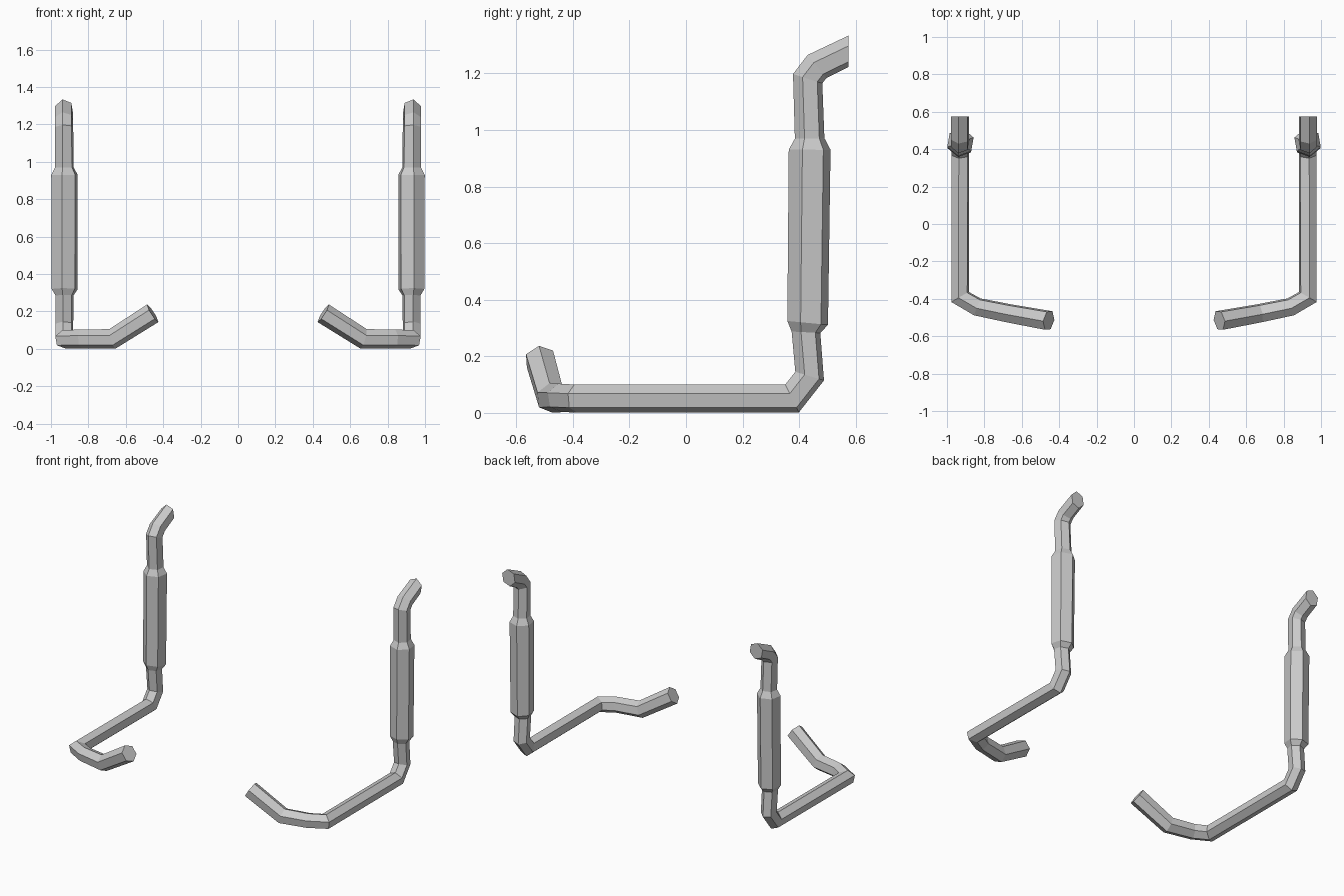
import bpy, bmesh, math
from mathutils import Vector

if "Cube" in bpy.data.objects:
    bpy.data.objects.remove(bpy.data.objects["Cube"])

# Centre line of one tube: (x, y, z, radius), from the hooked foot to the top tip
PATH = [
    (0.456, -0.516, 0.190, 0.056),   # foot tip
    (0.672, -0.477, 0.053, 0.053),   # foot bend
    (0.838, -0.443, 0.053, 0.051),   # front corner, start
    (0.930, -0.390, 0.051, 0.050),   # front corner, end
    (0.928, 0.375, 0.051, 0.050),    # back corner, start
    (0.928, 0.437, 0.130, 0.050),    # back corner, end
    (0.928, 0.424, 0.285, 0.051),    # sleeve lower shoulder
    (0.928, 0.430, 0.318, 0.073),
    (0.928, 0.437, 0.930, 0.075),    # sleeve upper shoulder
    (0.928, 0.437, 0.970, 0.053),
    (0.930, 0.430, 1.181, 0.052),    # top bend
    (0.930, 0.463, 1.224, 0.052),
    (0.930, 0.575, 1.278, 0.051),    # top tip
]
SIDES = 6
RAIL = 3                             # ring where the straight rail begins
TWIST = math.radians(-10)


def slide(offsets, direction, normal):
    """Move ring offsets along a tube direction onto the next ring plane."""
    return [o - direction * (o.dot(normal) / direction.dot(normal)) for o in offsets]


def tube(name, path):
    pts = [Vector(p[:3]) for p in path]
    rad = [p[3] for p in path]
    dirs = [(b - a).normalized() for a, b in zip(pts, pts[1:])]
    normals = [dirs[0]] + [(a + b).normalized() for a, b in zip(dirs, dirs[1:])]
    normals.append(Vector((0, 1, 0)))          # top tip is cut vertically

    # Hexagon with a corner upward on the rail, carried both ways along the path
    base = []
    for k in range(SIDES):
        a = math.pi / 2 + TWIST + k * math.tau / SIDES
        base.append(Vector((math.cos(a), 0, math.sin(a))))
    rings = {RAIL: slide(base, dirs[RAIL], normals[RAIL])}
    for i in range(RAIL + 1, len(pts)):
        rings[i] = slide(rings[i - 1], dirs[i - 1], normals[i])
    for i in range(RAIL - 1, -1, -1):
        rings[i] = slide(rings[i + 1], dirs[i], normals[i])

    bm = bmesh.new()
    loops = [[bm.verts.new(pts[i] + o * rad[i]) for o in rings[i]]
             for i in range(len(pts))]
    for a, b in zip(loops, loops[1:]):
        for k in range(SIDES):
            n = (k + 1) % SIDES
            bm.faces.new((a[k], a[n], b[n], b[k]))
    bm.faces.new(loops[0])
    bm.faces.new(loops[-1])
    bmesh.ops.recalc_face_normals(bm, faces=bm.faces[:])
    mesh = bpy.data.meshes.new(name)
    bm.to_mesh(mesh)
    bm.free()
    obj = bpy.data.objects.new(name, mesh)
    bpy.context.collection.objects.link(obj)
    return obj


# Bent tube on the right, mirrored to the left
frame = tube("bent_tube_pair", PATH)
mirror = frame.modifiers.new("mirror", 'MIRROR')
mirror.use_axis = (True, False, False)
